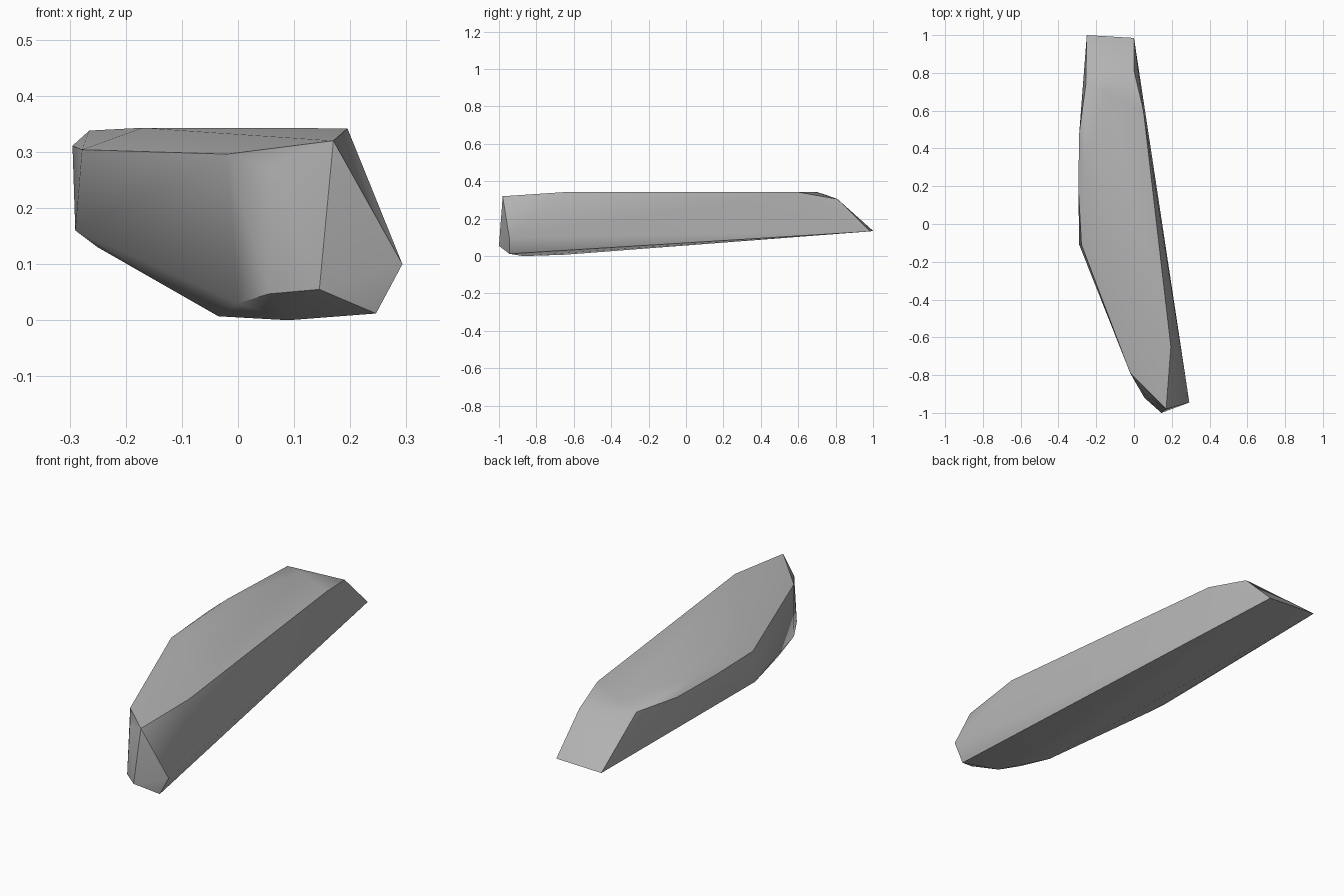
import bpy
import bmesh
import math

cube = bpy.data.objects.get("Cube")
if cube:
    bpy.data.objects.remove(cube, do_unlink=True)

stone = bpy.data.materials.new("grey stone")
stone.use_nodes = True
grey = (0.45, 0.45, 0.45, 1)
stone.diffuse_color = grey
stone.node_tree.nodes["Principled BSDF"].inputs["Base Color"].default_value = grey

# Corners of the chipped slab, grouped by where they lie
blunt_front = [(.17, -.98, .32), (.145, -1, .055), (.246, -.945, .012), (.293, -.945, .10)]
front_chamfer = [(-.02, -.79, .296), (.055, -.9, .275), (0, -.82, .03), (.055, -.92, .047)]
underside = [(.09, -.87, 0), (-.035, -.65, .007), (-.25, -.16, .13)]
outer_side = [(-.29, -.11, .16), (-.278, -.11, .304), (-.295, .2, .311),
              (-.29, .48, .312), (-.255, .74, .33)]
top = [(.195, -.65, .342), (.05, .6, .342), (-.17, -.15, .343),
       (-.265, .3, .338), (-.15, .7, .342)]
thin_back = [(0, .81, .305), (0, .985, .132), (-.25, 1, .135)]

# Broken rock is the hull around its corners
bm = bmesh.new()
for corner in blunt_front + front_chamfer + underside + outer_side + top + thin_back:
    bm.verts.new(corner)
hull = bmesh.ops.convex_hull(bm, input=bm.verts)
loose = [v for v in bm.verts if not v.link_faces]
bmesh.ops.delete(bm, geom=loose, context='VERTS')
bmesh.ops.dissolve_limit(bm, angle_limit=math.radians(1.5), verts=bm.verts, edges=bm.edges)
bmesh.ops.recalc_face_normals(bm, faces=bm.faces)
mesh = bpy.data.meshes.new("rock_slab")
bm.to_mesh(mesh)
bm.free()
mesh.materials.append(stone)

rock = bpy.data.objects.new("rock_slab", mesh)
bpy.context.collection.objects.link(rock)
bpy.context.view_layer.objects.active = rock
rock.select_set(True)
bpy.ops.object.shade_smooth_by_angle(angle=math.radians(35))
